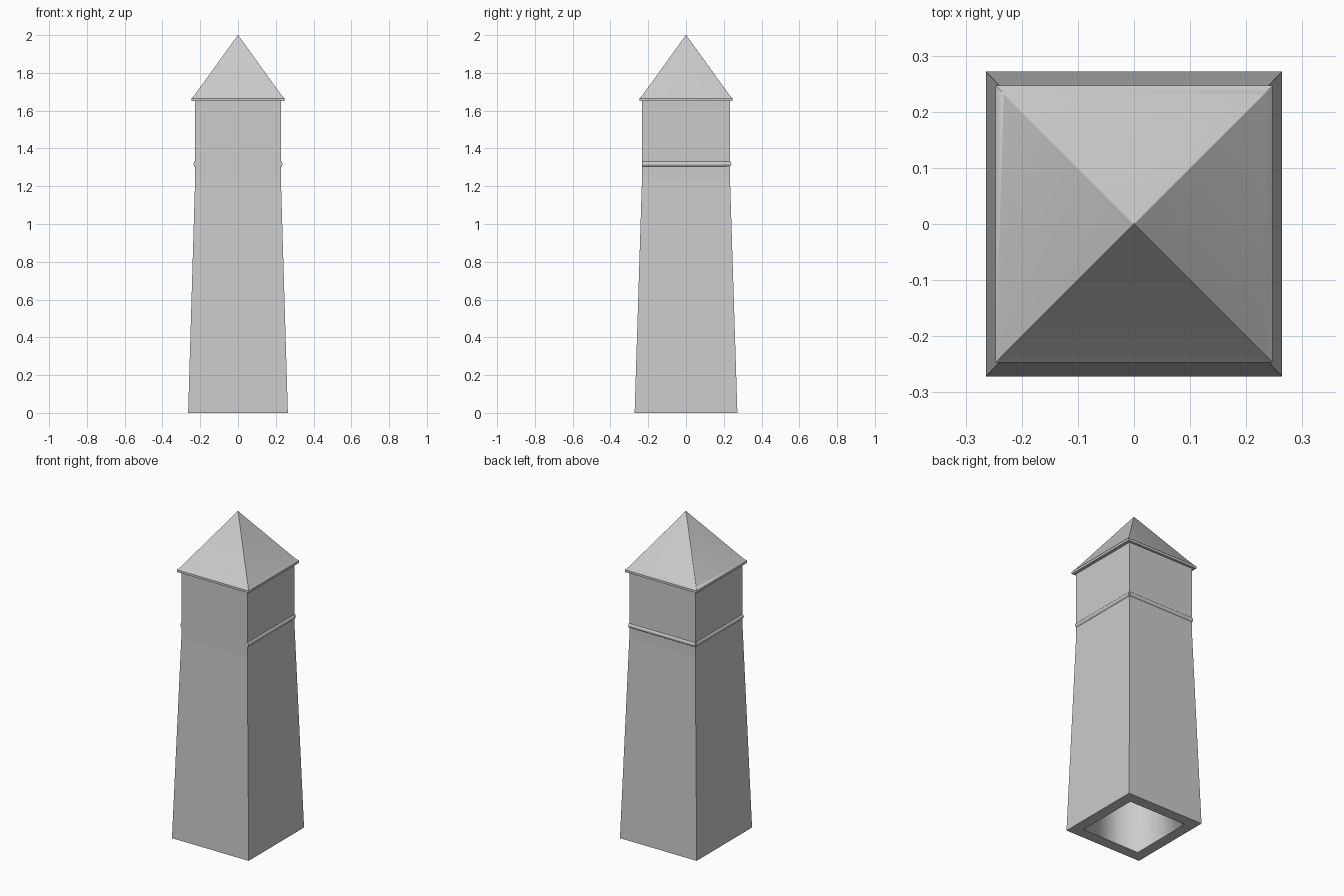
import bpy, bmesh, math

cube = bpy.data.objects.get("Cube")
if cube:
    bpy.data.objects.remove(cube, do_unlink=True)

stone = bpy.data.materials.new("light grey stone")
stone.use_nodes = True
GREY = (0.6, 0.6, 0.6, 1)
stone.diffuse_color = GREY
stone.node_tree.nodes["Principled BSDF"].inputs["Base Color"].default_value = GREY


def add_object(name, bm):
    bmesh.ops.recalc_face_normals(bm, faces=bm.faces)
    mesh = bpy.data.meshes.new(name)
    bm.to_mesh(mesh)
    bm.free()
    mesh.materials.append(stone)
    ob = bpy.data.objects.new(name, mesh)
    bpy.context.collection.objects.link(ob)
    return ob


def loft(bm, sections):
    """Join rectangular sections (half x, half y, z) and cap both ends."""
    rings = [[bm.verts.new((sx * hx, sy * hy, z))
              for sx, sy in ((-1, -1), (1, -1), (1, 1), (-1, 1))]
             for hx, hy, z in sections]
    bands = []
    for a, b in zip(rings, rings[1:]):
        bands.append([bm.faces.new((a[i], a[(i + 1) % 4], b[(i + 1) % 4], b[i]))
                      for i in range(4)])
    bm.faces.new(rings[0])
    bm.faces.new(rings[-1])
    return rings, bands


# Tapered hollow shaft with a straight upper stage, open at the foot
bm = bmesh.new()
rings, bands = loft(bm, [(0.165, 0.17, 1.6), (0.165, 0.17, 1.24), (0.198, 0.204, 0),
                         (0.264, 0.272, 0), (0.227, 0.233, 1.24), (0.227, 0.232, 1.66)])
for face in bands[0] + bands[1]:
    face.smooth = True
add_object("tower_shaft", bm)

# Pyramid roof with a thin eave and softened ridges except along the front face
bm = bmesh.new()
EAVE, LIP, PEAK = 1.65, 1.664, 2.0
rings, bands = loft(bm, [(0.247, 0.247, EAVE), (0.247, 0.247, LIP),
                         (0.232, 0.232, LIP + 0.016), (0.001, 0.001, PEAK)])
ridges = [e for e in bm.edges
          if abs(e.verts[0].co.z - e.verts[1].co.z) > 0.2
          and max(v.co.y for v in e.verts) > 0.1]
bmesh.ops.bevel(bm, geom=ridges, offset=0.012, segments=3, profile=0.5,
                affect='EDGES', clamp_overlap=True)
roof = add_object("pyramid_roof", bm)
bpy.ops.object.select_all(action='DESELECT')
roof.select_set(True)
bpy.context.view_layer.objects.active = roof
bpy.ops.object.shade_smooth_by_angle(angle=math.radians(32))


# Rounded string course on the sides and back
def moulding(name, location, length, rotation):
    bpy.ops.mesh.primitive_cylinder_add(vertices=16, radius=0.016, depth=length,
                                        location=location, rotation=rotation)
    ob = bpy.context.object
    ob.name = name
    ob.data.materials.append(stone)
    bpy.ops.object.shade_smooth_by_angle(angle=math.radians(40))


BAND_Z = 1.318
for side, name in ((-1, "right_moulding"), (1, "left_moulding")):
    moulding(name, (side * 0.219, 0, BAND_Z), 0.464, (math.pi / 2, 0, 0))
moulding("back_moulding", (0, 0.224, BAND_Z), 0.458, (0, math.pi / 2, 0))
